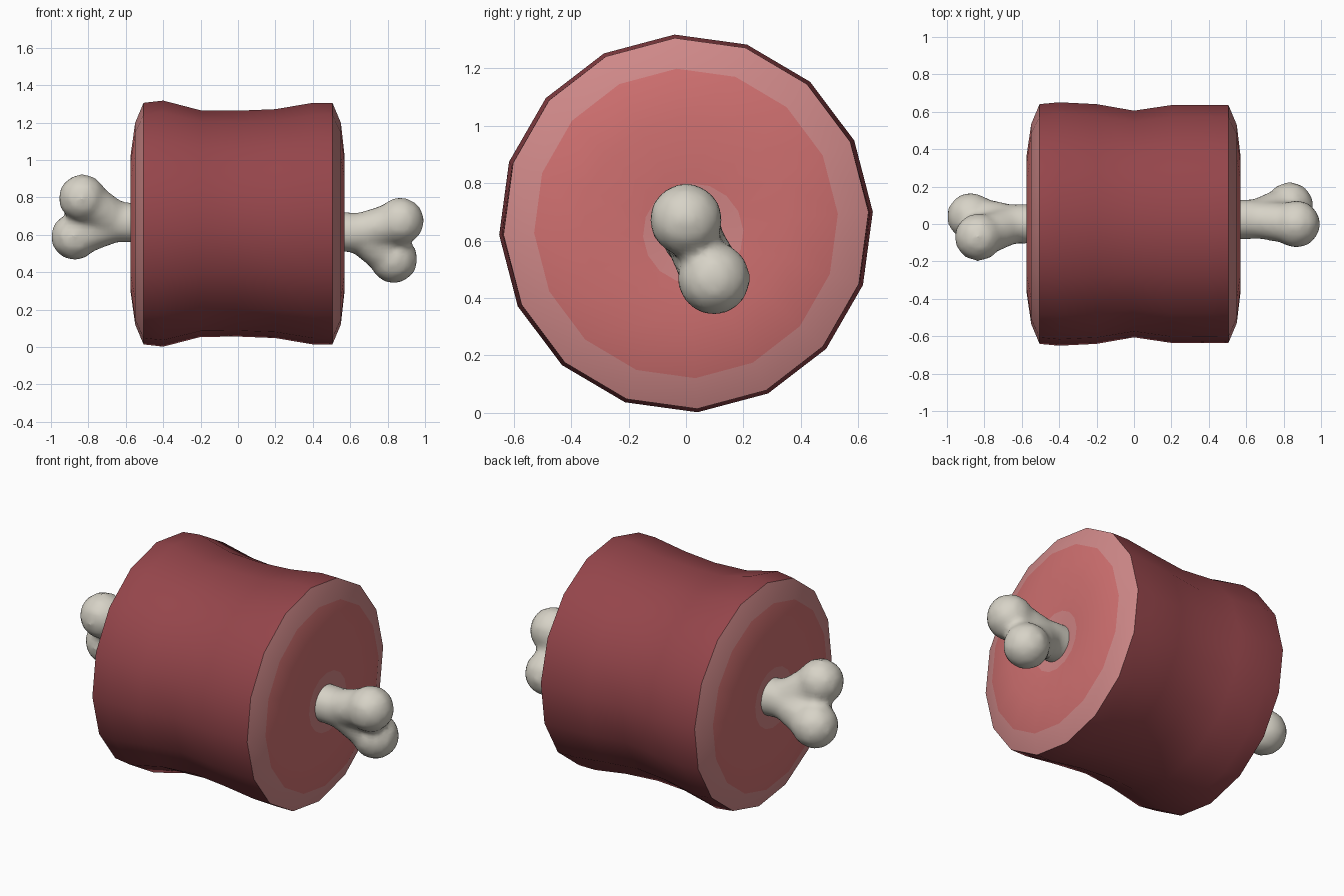
import bpy, bmesh, math
from mathutils import Vector, Matrix

if "Cube" in bpy.data.objects:
    bpy.data.objects.remove(bpy.data.objects["Cube"])


def material(name, rgb):
    m = bpy.data.materials.new(name)
    m.diffuse_color = (*rgb, 1)
    m.use_nodes = True
    m.node_tree.nodes["Principled BSDF"].inputs["Base Color"].default_value = m.diffuse_color
    return m


skin = material("meat_skin", (0.30, 0.06, 0.07))
fat = material("fat_rim", (0.63, 0.25, 0.25))
cut = material("cut_meat", (0.62, 0.16, 0.16))
marrow = material("pale_ring", (0.63, 0.23, 0.23))
bone_mat = material("bone", (0.68, 0.65, 0.57))

# Meat: 16-sided rings along x as (x, y radius, z radius, material of next band)
CENTRE = (0.0, 0.66)
rings = [
    (-0.565, 0.10, 0.10, 3), (-0.575, 0.175, 0.175, 2), (-0.575, 0.36, 0.36, 2),
    (-0.55, 0.535, 0.54, 1), (-0.505, 0.642, 0.647, 0), (-0.40, 0.652, 0.659, 0),
    (-0.20, 0.642, 0.607, 0), (0.0, 0.607, 0.605, 0), (0.20, 0.637, 0.613, 0),
    (0.40, 0.638, 0.647, 0), (0.505, 0.637, 0.647, 1), (0.55, 0.53, 0.54, 2),
    (0.57, 0.36, 0.36, 2), (0.57, 0.175, 0.175, 3), (0.56, 0.10, 0.10, 3),
]
SIDES = 16
bm = bmesh.new()
loops = []
for x, ry, rz, _ in rings:
    # the small rings follow the slightly slanted bone
    near = ry < 0.3
    cy = 0.025 if near and x > 0 else 0.0
    cz = 0.625 if near and x > 0 else CENTRE[1]
    loop = []
    for i in range(SIDES):
        a = math.radians(93.5) + 2 * math.pi * i / SIDES
        loop.append(bm.verts.new((x, cy + ry * math.cos(a), cz + rz * math.sin(a))))
    loops.append(loop)
for k in range(len(loops) - 1):
    a, b = loops[k], loops[k + 1]
    for i in range(SIDES):
        j = (i + 1) % SIDES
        f = bm.faces.new((a[i], a[j], b[j], b[i]))
        f.material_index = rings[k][3]
for loop in (loops[0], loops[-1]):
    bm.faces.new(loop).material_index = 3
bmesh.ops.recalc_face_normals(bm, faces=bm.faces)
mesh = bpy.data.meshes.new("meat")
bm.to_mesh(mesh)
bm.free()
for m in (skin, fat, cut, marrow):
    mesh.materials.append(m)
meat = bpy.data.objects.new("meat", mesh)
bpy.context.collection.objects.link(meat)
bpy.context.view_layer.objects.active = meat
meat.select_set(True)
bpy.ops.object.shade_smooth_by_angle(angle=math.radians(40))

# Bone: shaft and two knobs at each end, fused into one smooth surface
bm = bmesh.new()


def limb(p, q, r1, r2):
    p, q = Vector(p), Vector(q)
    d = q - p
    rot = d.to_track_quat('Z', 'Y').to_matrix().to_4x4()
    bmesh.ops.create_cone(bm, cap_ends=True, segments=16, radius1=r1, radius2=r2,
                          depth=d.length, matrix=Matrix.Translation((p + q) / 2) @ rot)


def knob(p, r):
    bmesh.ops.create_icosphere(bm, subdivisions=2, radius=r,
                               matrix=Matrix.Translation(p))


left, right = (-0.64, 0.0, 0.668), (0.64, 0.025, 0.612)
limb(left, right, 0.108, 0.108)
ends = [
    (left, (-0.832, -0.07, 0.797)), (left, (-0.873, 0.04, 0.592)),
    (right, (0.868, 0.0, 0.673)), (right, (0.833, 0.097, 0.468)),
]
for start, tip in ends:
    knob(start, 0.105)
    limb(start, tip, 0.10, 0.112)
    knob(tip, 0.132)
mesh = bpy.data.meshes.new("bone")
bm.to_mesh(mesh)
bm.free()
mesh.materials.append(bone_mat)
bone = bpy.data.objects.new("bone", mesh)
bpy.context.collection.objects.link(bone)
remesh = bone.modifiers.new("fuse", 'REMESH')
remesh.mode = 'VOXEL'
remesh.voxel_size = 0.022
remesh.use_smooth_shade = True
smooth = bone.modifiers.new("soften", 'SMOOTH')
smooth.factor = 0.5
smooth.iterations = 5
